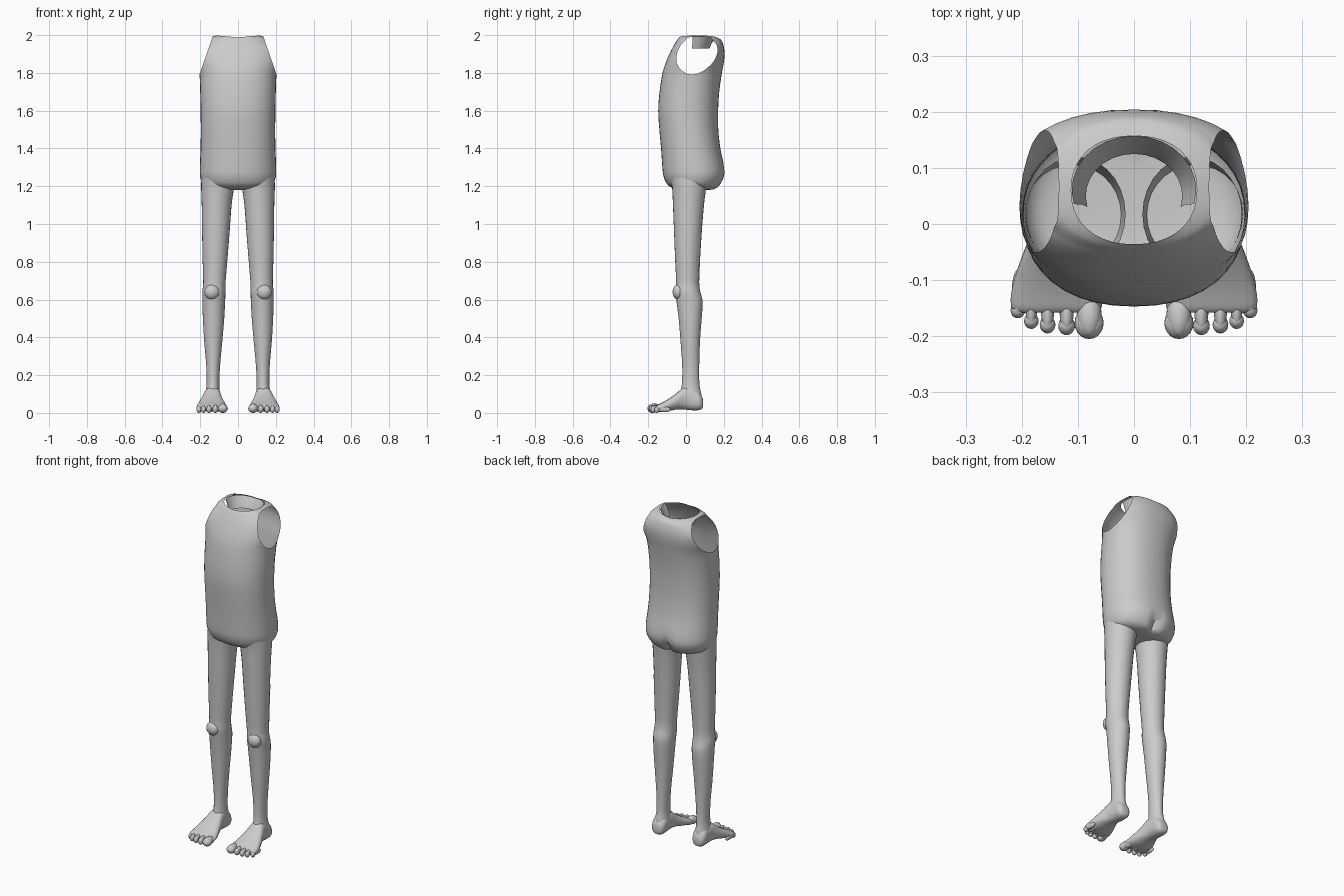
import bpy, bmesh, math
from mathutils import Vector

if "Cube" in bpy.data.objects:
    bpy.data.objects.remove(bpy.data.objects["Cube"])

skin = bpy.data.materials.new("plain grey")
skin.diffuse_color = (0.6, 0.6, 0.6, 1)
skin.use_nodes = True
skin.node_tree.nodes["Principled BSDF"].inputs["Base Color"].default_value = skin.diffuse_color


def finish(bm, name, angle=50):
    bmesh.ops.recalc_face_normals(bm, faces=bm.faces)
    me = bpy.data.meshes.new(name)
    bm.to_mesh(me)
    bm.free()
    ob = bpy.data.objects.new(name, me)
    bpy.context.collection.objects.link(ob)
    me.materials.append(skin)
    bpy.ops.object.select_all(action='DESELECT')
    ob.select_set(True)
    bpy.context.view_layer.objects.active = ob
    bpy.ops.object.shade_smooth_by_angle(angle=math.radians(angle))
    return ob


def loft(rings, cap_start=False, cap_end=False):
    bm = bmesh.new()
    rows = [[bm.verts.new(p) for p in r] for r in rings]
    n = len(rows[0])
    for a, b in zip(rows, rows[1:]):
        for i in range(n):
            j = (i + 1) % n
            bm.faces.new((a[i], a[j], b[j], b[i]))
    if cap_start:
        bm.faces.new(rows[0])
    if cap_end:
        bm.faces.new(rows[-1])
    return bm


def smooth_rows(rows, steps=3):
    """Catmull-Rom interpolation between the section rows."""
    out = []
    for i in range(len(rows) - 1):
        p = [rows[max(i - 1, 0)], rows[i], rows[i + 1], rows[min(i + 2, len(rows) - 1)]]
        for k in range(steps):
            t = k / steps
            out.append([0.5 * (2 * b + (c - a) * t + (2 * a - 5 * b + 4 * c - d) * t * t
                               + (3 * b - a - 3 * c + d) * t ** 3) for a, b, c, d in zip(*p)])
    out.append(list(rows[-1]))
    return out


def oval(n, power=1.0):
    for i in range(n):
        a = 2 * math.pi * i / n
        c, s = math.cos(a), math.sin(a)
        yield math.copysign(abs(c) ** power, c), math.copysign(abs(s) ** power, s)


# Torso: height, half width, front y, back y
torso_rows = [
    (1.180, .050, .00, .12), (1.185, .130, -.05, .155), (1.205, .180, -.095, .180),
    (1.25, .200, -.118, .203), (1.30, .202, -.125, .203), (1.40, .198, -.132, .182),
    (1.50, .197, -.141, .171), (1.60, .198, -.147, .170), (1.70, .200, -.140, .176),
    (1.80, .205, -.124, .190), (1.86, .222, -.105, .201), (1.91, .225, -.083, .204),
    (1.95, .200, -.062, .197), (1.975, .160, -.046, .185), (1.988, .112, -.036, .157)]
rings = []
for z, w, f, b in smooth_rows(torso_rows):
    ring = []
    for c, s in oval(40, 0.9):
        x, y = w * c, (f + b) / 2 + (b - f) / 2 * s
        if s > 0:  # cleft low on the back
            y -= .035 * math.exp(-(x / .02) ** 2) * max(0, 1 - abs(z - 1.22) / .09)
        dz = .010 * abs(c) if z > 1.97 else 0
        ring.append((x, y, z + dz))
    rings.append(ring)
bm = loft(rings, cap_start=True)
# Slanted planar arm openings
for side in (-1, 1):
    normal = Vector((side * .19, 0, .066)).normalized()
    bmesh.ops.bisect_plane(bm, geom=bm.verts[:] + bm.edges[:] + bm.faces[:],
                           plane_co=(side * .201, 0, 1.80), plane_no=normal, clear_outer=True)
finish(bm, "torso")

# Inner neck collar behind the neck opening
bm = bmesh.new()
prev = None
for i in range(17):
    a = math.radians(-15 + 210 * i / 16)
    c, s = math.cos(a), math.sin(a)
    cur = [bm.verts.new((.111 * c, .0605 + .0965 * s, 1.988 + .010 * abs(c))),
           bm.verts.new((.095 * c, .055 + .080 * s, 1.955)),
           bm.verts.new((.086 * c, .050 + .075 * s, 1.930))]
    if prev:
        for k in range(2):
            bm.faces.new((prev[k], cur[k], cur[k + 1], prev[k + 1]))
    prev = cur
finish(bm, "neck_collar")

# Leg: height, inner x, outer x, front y, back y
leg_rows = [
    (1.27, .015, .192, -.085, .120), (1.20, .020, .195, -.074, .108), (1.10, .034, .192, -.069, .095),
    (.95, .045, .190, -.063, .083), (.80, .057, .187, -.057, .074), (.69, .066, .184, -.052, .070),
    (.64, .067, .189, -.056, .076), (.59, .068, .188, -.050, .088), (.50, .073, .186, -.039, .083),
    (.38, .083, .179, -.029, .074), (.25, .095, .168, -.020, .070), (.15, .099, .166, -.022, .071),
    (.10, .095, .173, -.032, .081), (.05, .093, .175, -.035, .087)]
leg_sections = smooth_rows(leg_rows)


def leg_outer_x(y, z):
    _, i, o, f, b = min(leg_sections, key=lambda r: abs(r[0] - z))
    t = (y - (f + b) / 2) / ((b - f) / 2)
    return (i + o) / 2 + (o - i) / 2 * math.sqrt(max(0, 1 - t * t))


def ball(name, loc, size, tilt=0):
    bm = bmesh.new()
    bmesh.ops.create_uvsphere(bm, u_segments=20, v_segments=12, radius=1)
    for v in bm.verts:
        v.co = Vector((v.co.x * size[0] + loc[0], v.co.y * size[1] + loc[1],
                       v.co.z * size[2] + loc[2] + tilt * v.co.y))
    return finish(bm, name)


# Foot: y, inner x, outer x, bottom z, top z
foot_rows = [
    (.091, .120, .150, .035, .065), (.085, .104, .166, .022, .085), (.065, .094, .176, .014, .115),
    (.03, .093, .176, .014, .135), (-.01, .090, .182, .018, .138), (-.05, .080, .197, .018, .104),
    (-.09, .067, .211, .010, .076), (-.125, .058, .219, .006, .056), (-.150, .058, .218, .008, .044),
    (-.158, .070, .205, .015, .036)]
# Toe: centre x, tip y, half width, height
toes = [(.080, -.205, .026, .046), (.120, -.198, .015, .040), (.154, -.195, .014, .038),
        (.183, -.187, .013, .036), (.207, -.168, .013, .034)]

for side, label in ((-1, "left"), (1, "right")):
    rings = [[(side * ((i + o) / 2 + (o - i) / 2 * c), (f + b) / 2 + (b - f) / 2 * s, z)
              for c, s in oval(28)] for z, i, o, f, b in leg_sections]
    finish(loft(rings), label + "_leg")
    ball(label + "_kneecap", (side * .138, -.040, .640), (.040, .031, .040))
    rings = [[(side * ((i + o) / 2 + (o - i) / 2 * c), y, (lo + hi) / 2 + (hi - lo) / 2 * s)
              for c, s in oval(24, .85)] for y, i, o, lo, hi in smooth_rows(foot_rows)]
    finish(loft(rings, True, True), label + "_foot")
    for k, (x, tip, r, h) in enumerate(toes):
        # Slim toe shaft with a rounder tip
        ball(f"{label}_toe_{k + 1}", (side * x, tip + .045, h / 2 + .004), (r * .85, .042, h * .48), -.004)
        ball(f"{label}_toe_tip_{k + 1}", (side * x, tip + r * 1.1, h / 2), (r, r * 1.1, h / 2))

# Thin patch on the outside of one thigh
bm = bmesh.new()
grid = []
for i in range(9):
    z = .685 + .27 * i / 8
    y0, y1 = .026 + .010 * i / 8, .066 + .006 * i / 8
    grid.append([bm.verts.new((leg_outer_x(y, z) + .003, y, z - .01 * j / 3))
                 for j, y in enumerate(y0 + (y1 - y0) * q / 3 for q in range(4))])
for a, b in zip(grid, grid[1:]):
    for j in range(3):
        bm.faces.new((a[j], a[j + 1], b[j + 1], b[j]))
finish(bm, "thigh_patch")
